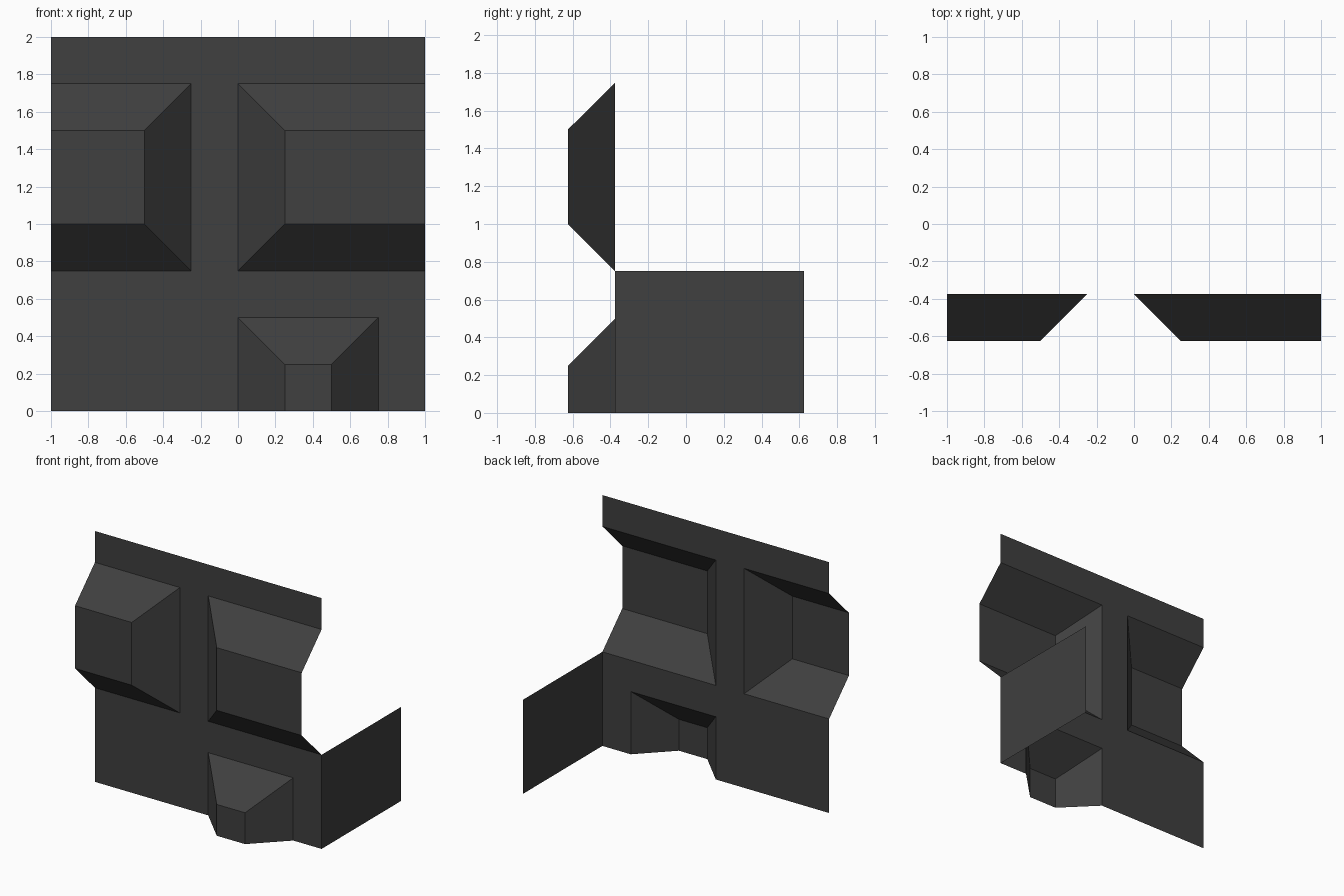
import bpy

if "Cube" in bpy.data.objects:
    bpy.data.objects.remove(bpy.data.objects["Cube"])

WALL_Y, BUMP_Y = -0.375, -0.625

mat = bpy.data.materials.new("dark_grey")
mat.diffuse_color = (0.05, 0.05, 0.05, 1)
mat.use_nodes = True
mat.node_tree.nodes["Principled BSDF"].inputs["Base Color"].default_value = mat.diffuse_color


def make(name, verts, faces):
    mesh = bpy.data.meshes.new(name)
    mesh.from_pydata(verts, [], faces)
    mesh.validate()
    mesh.materials.append(mat)
    ob = bpy.data.objects.new(name, mesh)
    bpy.context.collection.objects.link(ob)


def corners(rect, y):
    x0, x1, z0, z1 = rect
    return [(x0, y, z0), (x1, y, z0), (x1, y, z1), (x0, y, z1)]


def bump(name, outer, inner):
    """Hollow frustum; sides that do not slope (at the wall edge) stay open."""
    faces = [(4, 5, 6, 7)]
    shared = [outer[2] == inner[2], outer[1] == inner[1],
              outer[3] == inner[3], outer[0] == inner[0]]
    for k, is_open in enumerate(shared):
        if not is_open:
            n = (k + 1) % 4
            faces.append((k, n, 4 + n, 4 + k))
    make(name, corners(outer, WALL_Y) + corners(inner, BUMP_Y), faces)


# Raised bumps: (x0, x1, z0, z1) at the wall and at the front
bumps = {
    "upper_left_bump": ((-1, -0.25, 0.75, 1.75), (-1, -0.5, 1, 1.5)),
    "upper_right_bump": ((0, 1, 0.75, 1.75), (0.25, 1, 1, 1.5)),
    "lower_bump": ((0, 0.75, 0, 0.5), (0.25, 0.5, 0, 0.25)),
}
for name, (outer, inner) in bumps.items():
    bump(name, outer, inner)

# Flat wall: cells between the bump edges, left open behind each bump
xs = [-1, -0.25, 0, 0.75, 1]
zs = [0, 0.5, 0.75, 1.75, 2]
nx = len(xs)
faces = []
for j in range(len(zs) - 1):
    for i in range(nx - 1):
        cx, cz = (xs[i] + xs[i + 1]) / 2, (zs[j] + zs[j + 1]) / 2
        if not any(o[0] < cx < o[1] and o[2] < cz < o[3] for o, _ in bumps.values()):
            a = j * nx + i
            faces.append((a, a + 1, a + 1 + nx, a + nx))
make("wall", [(x, WALL_Y, z) for z in zs for x in xs], faces)

# Low side panel running back from the right edge
make("side_panel", [(1, WALL_Y, 0), (1, 0.625, 0), (1, 0.625, 0.75), (1, WALL_Y, 0.75)],
     [(0, 1, 2, 3)])
